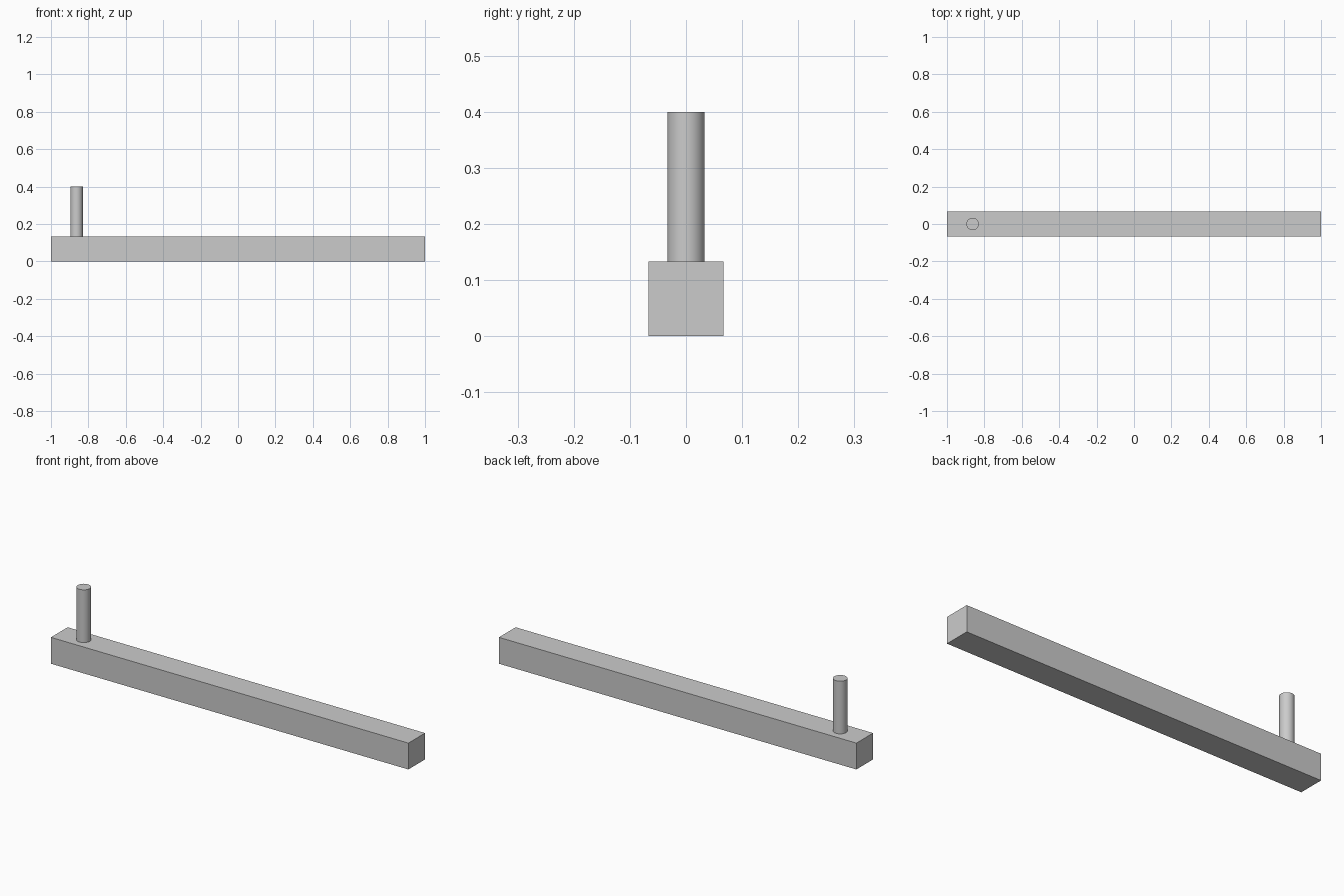
import bpy
import math

if "Cube" in bpy.data.objects:
    bpy.data.objects.remove(bpy.data.objects["Cube"])

BAR = (2.0, 0.1333, 0.1333)
PIN_RADIUS, PIN_TOP, PIN_X = 0.0333, 0.40, -0.863

# long square bar
bpy.ops.mesh.primitive_cube_add(size=1, location=(0, 0, BAR[2] / 2))
bar = bpy.context.object
bar.name = "bar"
bar.scale = BAR
bpy.ops.object.transform_apply(location=False, rotation=False, scale=True)

# upright round pin standing near the left end
height = PIN_TOP - BAR[2]
bpy.ops.mesh.primitive_cylinder_add(vertices=32, radius=PIN_RADIUS, depth=height,
                                    location=(PIN_X, 0, BAR[2] + height / 2))
pin = bpy.context.object
pin.name = "upright_pin"
bpy.ops.object.shade_smooth_by_angle(angle=math.radians(30))
